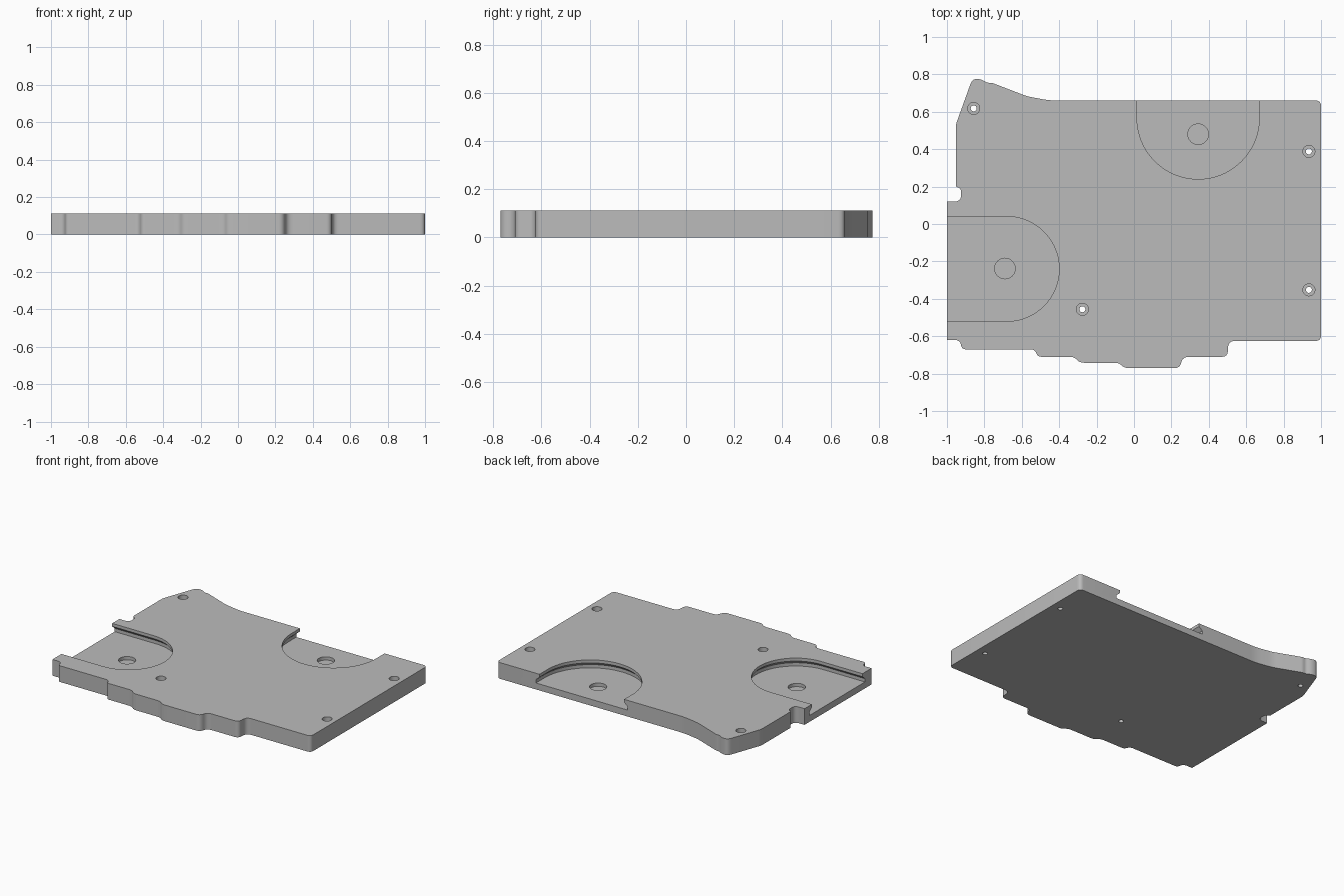
import bpy, bmesh
from math import cos, sin, pi
from mathutils import Vector

cube = bpy.data.objects.get("Cube")
if cube:
    bpy.data.objects.remove(cube, do_unlink=True)

TOP = 0.113
FLOOR = 0.045

grey = bpy.data.materials.new("plain_grey")
grey.use_nodes = True
colour = (0.5, 0.5, 0.5, 1)
grey.diffuse_color = colour
grey.node_tree.nodes["Principled BSDF"].inputs["Base Color"].default_value = colour


def fillet(corners, steps=6):
    """Round each (x, y, radius) corner of a closed outline."""
    out = []
    for i, (x, y, r) in enumerate(corners):
        p = Vector((x, y))
        if not r:
            out.append(p)
            continue
        to_prev = Vector(corners[i - 1][:2]) - p
        to_next = Vector(corners[(i + 1) % len(corners)][:2]) - p
        a = p + to_prev.normalized() * min(r, to_prev.length * 0.48)
        b = p + to_next.normalized() * min(r, to_next.length * 0.48)
        for k in range(steps + 1):
            t = k / steps
            out.append(a * (1 - t) ** 2 + p * 2 * t * (1 - t) + b * t ** 2)
    return out


def stack(name, rings):
    """Solid skinned through a list of (outline, height) rings."""
    bm = bmesh.new()
    loops = [[bm.verts.new((p[0], p[1], z)) for p in pts] for pts, z in rings]
    n = len(loops[0])
    for low, high in zip(loops, loops[1:]):
        for i in range(n):
            j = (i + 1) % n
            bm.faces.new((low[i], low[j], high[j], high[i]))
    bm.faces.new(loops[0][::-1])
    bm.faces.new(loops[-1])
    bmesh.ops.recalc_face_normals(bm, faces=bm.faces)
    mesh = bpy.data.meshes.new(name)
    bm.to_mesh(mesh)
    bm.free()
    ob = bpy.data.objects.new(name, mesh)
    bpy.context.collection.objects.link(ob)
    return ob


def circle(x, y, r, n=32):
    return [(x + r * cos(2 * pi * i / n), y + r * sin(2 * pi * i / n)) for i in range(n)]


def bay(x, y, r, length, turn, n=40):
    """Half-round outline opening away from its arc."""
    pts = [(-length, -r)]
    pts += [(r * sin(pi * i / n), -r * cos(pi * i / n)) for i in range(n + 1)]
    pts.append((-length, r))
    c, s = cos(turn), sin(turn)
    return [(x + u * c - v * s, y + u * s + v * c) for u, v in pts]


# Plate outline, counter-clockwise from the front right corner
outline = fillet([
    (-1, -0.62, 0), (-0.93, -0.62, 0.03), (-0.92, -0.67, 0.02),
    (-0.53, -0.67, 0.025), (-0.515, -0.71, 0.02),
    (-0.32, -0.71, 0.025), (-0.29, -0.742, 0.025),
    (-0.08, -0.742, 0.025), (-0.05, -0.771, 0.025),
    (0.245, -0.771, 0.03), (0.26, -0.71, 0.035),
    (0.5, -0.71, 0.03), (0.505, -0.625, 0.035),
    (1, -0.625, 0.03), (1, 0.66, 0.03),
    (-0.45, 0.66, 0.04), (-0.57, 0.682, 0.03),
    (-0.76, 0.755, 0.01), (-0.785, 0.755, 0.01),
    (-0.82, 0.775, 0.02), (-0.865, 0.775, 0.03),
    (-0.953, 0.53, 0.02), (-0.953, 0.2, 0.01),
    (-0.925, 0.19, 0.02), (-0.925, 0.12, 0.035), (-1, 0.12, 0)])
plate = stack("base_plate", [(outline, 0), (outline, TOP)])
plate.data.materials.append(grey)

cutters = []

# Undercut bays open to the right and rear edges, each with a round recess
for x, y, r, turn, hole in ((-0.68, -0.24, 0.28, 0, (-0.69, -0.238)),
                            (0.343, 0.567, 0.327, -pi / 2, (0.343, 0.48))):
    wide = bay(x, y, r + 0.027, 0.5, turn)
    lip = bay(x, y, r, 0.5, turn)
    cutters.append(stack("bay_cutter", [(wide, FLOOR), (wide, 0.068),
                                        (lip, 0.092), (lip, TOP + 0.05)]))
    ring = circle(*hole, 0.055)
    cutters.append(stack("recess_cutter", [(ring, 0.022), (ring, TOP + 0.05)]))

# Counterbored screw holes
for x, y in ((-0.857, 0.618), (0.935, 0.388), (0.935, -0.352), (-0.276, -0.456)):
    narrow, broad = circle(x, y, 0.016), circle(x, y, 0.032)
    cutters.append(stack("screw_cutter", [(narrow, -0.05), (narrow, 0.05),
                                          (broad, 0.05), (broad, TOP + 0.05)]))

bpy.ops.object.select_all(action='DESELECT')
bpy.context.view_layer.objects.active = plate
plate.select_set(True)
for cutter in cutters:
    cutter.hide_render = True
    mod = plate.modifiers.new("cut", 'BOOLEAN')
    mod.operation = 'DIFFERENCE'
    mod.solver = 'EXACT'
    mod.object = cutter
    bpy.ops.object.modifier_apply(modifier=mod.name)
    bpy.data.objects.remove(cutter, do_unlink=True)

bpy.ops.object.shade_smooth_by_angle(angle=0.5)
